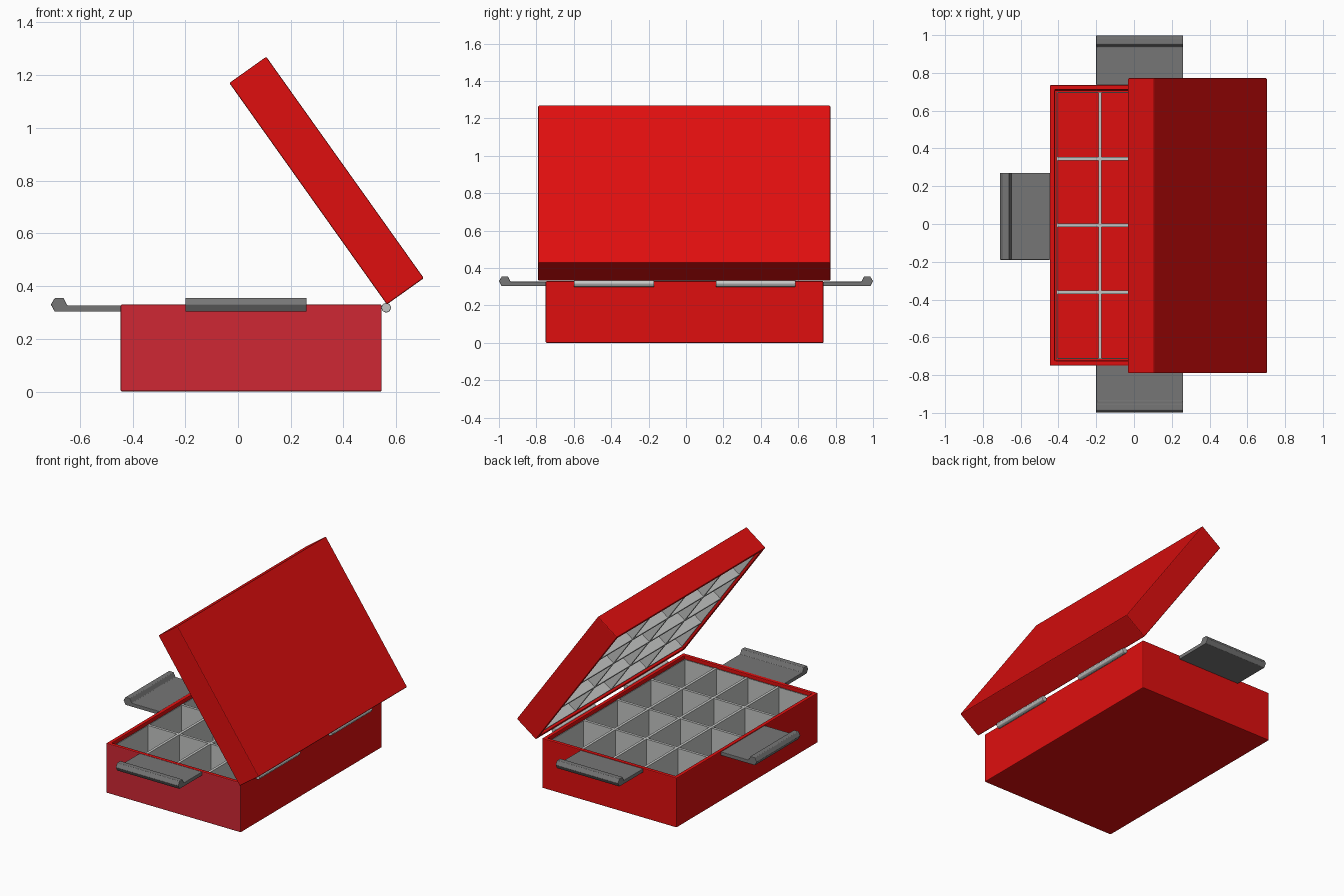
import bpy, bmesh, math
from mathutils import Matrix, Vector

if "Cube" in bpy.data.objects:
    bpy.data.objects.remove(bpy.data.objects["Cube"])


def mat(name, r, g, b):
    m = bpy.data.materials.new(name)
    m.diffuse_color = (r, g, b, 1)
    m.use_nodes = True
    m.node_tree.nodes["Principled BSDF"].inputs["Base Color"].default_value = m.diffuse_color
    return m


RED = mat("red", 0.74, 0.0045, 0.0045)
CRIMSON = mat("crimson", 0.62, 0.02, 0.034)
STEEL = mat("light grey", 0.55, 0.56, 0.55)
DARK = mat("dark grey", 0.18, 0.18, 0.18)


def finish(bm, name, mats, M=Matrix(), bevel=0.0):
    bmesh.ops.recalc_face_normals(bm, faces=bm.faces)
    me = bpy.data.meshes.new(name)
    bm.to_mesh(me)
    bm.free()
    ob = bpy.data.objects.new(name, me)
    bpy.context.collection.objects.link(ob)
    ob.matrix_world = M
    for m in mats:
        me.materials.append(m)
    if bevel:
        b = ob.modifiers.new("bevel", 'BEVEL')
        b.width, b.segments = bevel, 2
    return ob


def add_box(bm, x0, x1, y0, y1, z0, z1):
    T = Matrix.Translation(((x0 + x1) / 2, (y0 + y1) / 2, (z0 + z1) / 2))
    S = Matrix.Diagonal((x1 - x0, y1 - y0, z1 - z0, 1))
    return bmesh.ops.create_cube(bm, size=1, matrix=T @ S)['verts']


def tray(name, x0, x1, y0, y1, h, wall, floor, M, front=False):
    """Open box: inset the top face and push it down."""
    bm = bmesh.new()
    add_box(bm, x0, x1, y0, y1, 0, h)
    bm.normal_update()
    top = max(bm.faces, key=lambda f: f.calc_center_median().z)
    bmesh.ops.inset_region(bm, faces=[top], thickness=wall)
    res = bmesh.ops.extrude_discrete_faces(bm, faces=[top])['faces'][0]
    for v in res.verts:
        v.co.z = floor
    bm.normal_update()
    if front:
        min(bm.faces, key=lambda f: f.calc_center_median().y).material_index = 1
    return finish(bm, name, [RED, CRIMSON], M, 0.005)


def dividers(name, x0, x1, y0, y1, z0, z1, M, t=0.018, lin=0.006):
    """4 x 4 lattice with a thin lining around the inner walls."""
    bm = bmesh.new()
    for i in range(1, 4):
        x = x0 + (x1 - x0) * i / 4
        y = y0 + (y1 - y0) * i / 4
        add_box(bm, x - t / 2, x + t / 2, y0, y1, z0, z1)
        add_box(bm, x0, x1, y - t / 2, y + t / 2, z0, z1 - 0.001)
    for a, b in ((x0, x0 + lin), (x1 - lin, x1)):
        add_box(bm, a, b, y0, y1, z0, z1 - 0.002)
    for a, b in ((y0, y0 + lin), (y1 - lin, y1)):
        add_box(bm, x0, x1, a, b, z0, z1 - 0.003)
    return finish(bm, name, [STEEL], M)


# base tray, crimson front
I = Matrix()
tray("base_tray", -0.445, 0.545, -0.75, 0.735, 0.33, 0.036, 0.03, I, True)
dividers("base_dividers", -0.41, 0.51, -0.715, 0.70, 0.028, 0.315, I)

# opened lid: local x runs up the lid, local z points out of its opening
u = Vector((-0.58, 0, 0.815)).normalized()
w = Vector((-u.z, 0, u.x))
M = Matrix(((u.x, 0, w.x, 0.705), (0, 1, 0, 0), (u.z, 0, w.z, 0.43), (0, 0, 0, 1)))
tray("lid", 0, 1.031, -0.79, 0.772, 0.172, 0.036, 0.03, M)
dividers("lid_dividers", 0.035, 0.996, -0.755, 0.737, 0.028, 0.16, M)

# flip-out latch plates with a raised hexagonal lip
PROFILE = [(0, 0.303), (0.25, 0.303), (0.265, 0.33), (0.25, 0.355),
           (0.217, 0.355), (0.203, 0.327), (0, 0.327)]


def latch(name, origin, angle, width=0.46):
    bm = bmesh.new()
    f = bm.faces.new([bm.verts.new((p, -width / 2, z)) for p, z in PROFILE])
    r = bmesh.ops.extrude_face_region(bm, geom=[f])
    vs = [g for g in r['geom'] if isinstance(g, bmesh.types.BMVert)]
    bmesh.ops.translate(bm, verts=vs, vec=(0, width, 0))
    T = Matrix.Translation((origin[0], origin[1], 0))
    return finish(bm, name, [DARK], T @ Matrix.Rotation(angle, 4, 'Z'), 0.003)


latch("left_latch", (-0.445, 0.04), math.pi)
latch("front_latch", (0.03, -0.735), -math.pi / 2)
latch("back_latch", (0.03, 0.735), math.pi / 2)

# hinge barrels
for name, y0, y1 in (("front_hinge", -0.60, -0.17), ("back_hinge", 0.16, 0.585)):
    bm = bmesh.new()
    T = Matrix.Translation((0.562, (y0 + y1) / 2, 0.318))
    bmesh.ops.create_cone(bm, cap_ends=True, segments=8, radius1=0.019, radius2=0.019,
                          depth=y1 - y0, matrix=T @ Matrix.Rotation(math.pi / 2, 4, 'X'))
    finish(bm, name, [STEEL], I, 0.003)
